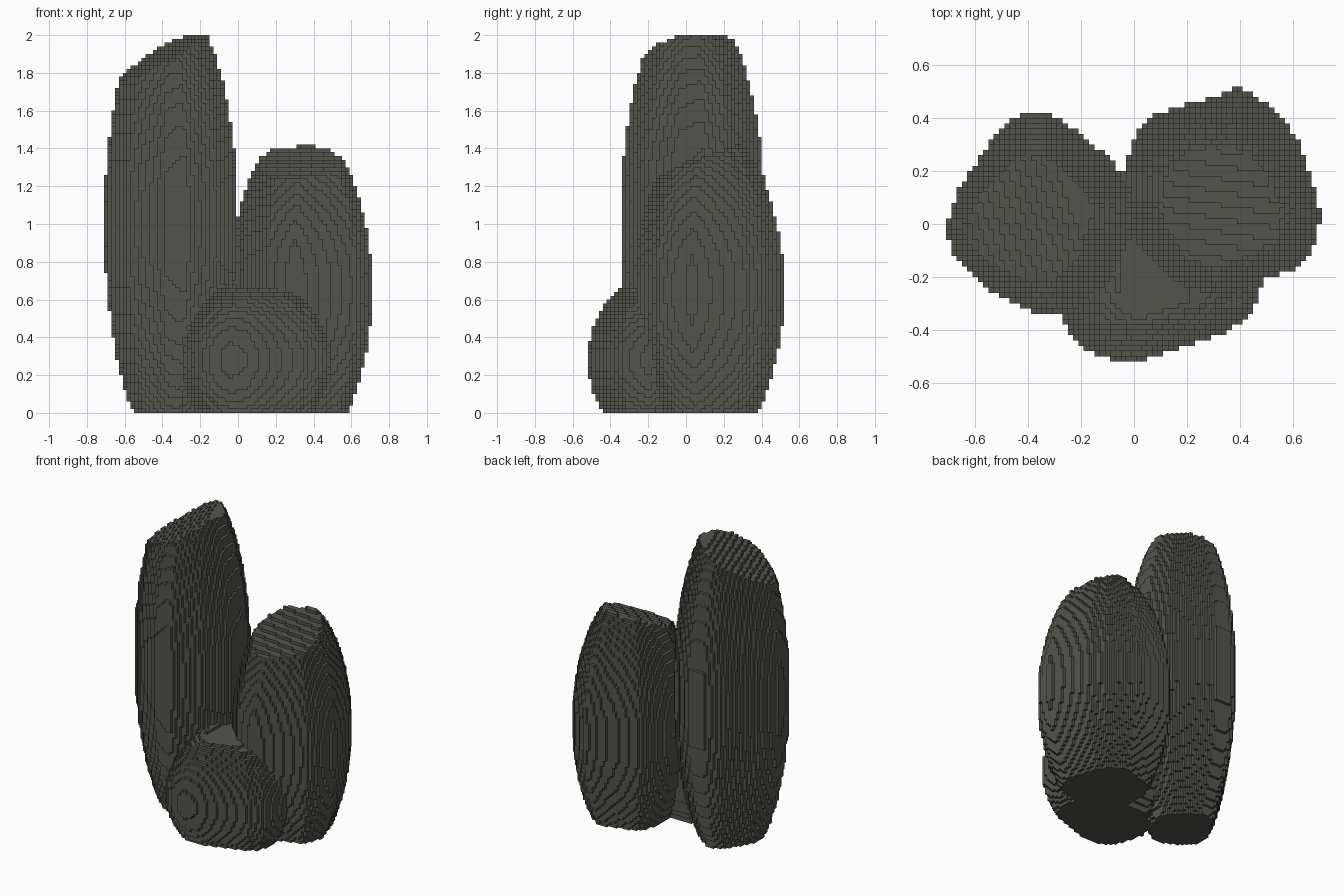
import bpy
import bmesh
import math
from mathutils import Vector

if "Cube" in bpy.data.objects:
    bpy.data.objects.remove(bpy.data.objects["Cube"], do_unlink=True)

STEP = 0.02  # edge length of one stone block
NX, NY, NZ = 35, 26, 100

stone = bpy.data.materials.new("dark warm grey stone")
stone.use_nodes = True
color = (0.088, 0.088, 0.076, 1.0)
stone.diffuse_color = color
stone.node_tree.nodes["Principled BSDF"].inputs["Base Color"].default_value = color

# Each boulder: plan outline, centre, half height, and a sloped top plane
# given as height at the centre, slope along x, slope along y.
BOULDERS = {
    "tall_boulder": dict(
        outline=[(-.71, 0), (-.66, .14), (-.5, .37), (-.42, .42), (-.32, .42),
                 (-.2, .34), (-.08, .24), (0, .1), (-.01, -.05), (-.1, -.22),
                 (-.28, -.35), (-.38, -.34), (-.58, -.23), (-.69, -.12)],
        center=Vector((-.36, .03, 1)), half_height=1.2, top=(1.92, .55, .2)),
    "medium_boulder": dict(
        outline=[(.71, .03), (.67, .17), (.63, .3), (.55, .42), (.4, .52),
                 (.3, .48), (.18, .45), (.06, .41), (0, .33), (-.04, .2),
                 (-.04, .08), (.02, -.08), (.15, -.22), (.3, -.27),
                 (.5, -.21), (.63, -.16), (.68, -.08)],
        center=Vector((.33, .12, .65)), half_height=.86, top=(1.35, .07, .4)),
    "small_boulder": dict(
        outline=[(.49, -.2), (.4, 0), (.2, .1), (-.1, .1), (-.28, -.05),
                 (-.31, -.2), (-.27, -.36), (-.22, -.45), (-.14, -.5),
                 (-.05, -.52), (.05, -.51), (.2, -.46), (.35, -.41), (.45, -.34)],
        center=Vector((.08, -.18, .28)), half_height=.43, top=(.66, -.08, 0)),
}


def plan_ratio(point, outline):
    """0 at the centre, 1 on the outline, measured along the ray."""
    for a, b in zip(outline, outline[1:] + outline[:1]):
        det = a.cross(b)
        s = point.cross(b) / det
        t = a.cross(point) / det
        if s >= 0 and t >= 0:
            return s + t
    return 0


def fill_boulder(owner, name, outline, center, half_height, top):
    """Claim every free grid cell inside a rounded, obliquely cut boulder."""
    middle = center.xy
    rim = [Vector(p) - middle for p in outline]
    for i in range(-NX, NX + 1):
        for j in range(-NY, NY):
            p = Vector((i * STEP, (j + .5) * STEP)) - middle
            ratio = plan_ratio(p, rim)
            if ratio > 1:
                continue
            reach = half_height * math.sqrt(1 - ratio * ratio)
            cut = top[0] + top[1] * p.x + top[2] * p.y
            for k in range(NZ):
                z = (k + .5) * STEP
                if abs(z - center.z) < reach and z < cut:
                    owner.setdefault((i, j, k), name)


# Four corners of each cell side, by axis and direction
def cell_side(cell, axis, sign):
    u, v = (axis + 1) % 3, (axis + 2) % 3
    corners = []
    for du, dv in ((0, 0), (1, 0), (1, 1), (0, 1)):
        c = list(cell)
        c[axis] += 1 if sign > 0 else 0
        c[u] += du
        c[v] += dv
        corners.append(tuple(c))
    return corners if sign > 0 else corners[::-1]


def build_boulder(owner, name):
    """Make one mesh from the cell sides that face open air."""
    bm = bmesh.new()
    verts = {}
    for cell, label in owner.items():
        if label != name:
            continue
        for axis in range(3):
            for sign in (-1, 1):
                neighbour = list(cell)
                neighbour[axis] += sign
                if tuple(neighbour) in owner:
                    continue
                ring = []
                for c in cell_side(cell, axis, sign):
                    if c not in verts:
                        verts[c] = bm.verts.new(
                            ((c[0] - .5) * STEP, c[1] * STEP, c[2] * STEP))
                    ring.append(verts[c])
                bm.faces.new(ring)
    mesh = bpy.data.meshes.new(name)
    bm.to_mesh(mesh)
    bm.free()
    mesh.materials.append(stone)
    obj = bpy.data.objects.new(name, mesh)
    bpy.context.collection.objects.link(obj)


cells = {}
for label, shape in BOULDERS.items():
    fill_boulder(cells, label, **shape)
for label in BOULDERS:
    build_boulder(cells, label)
